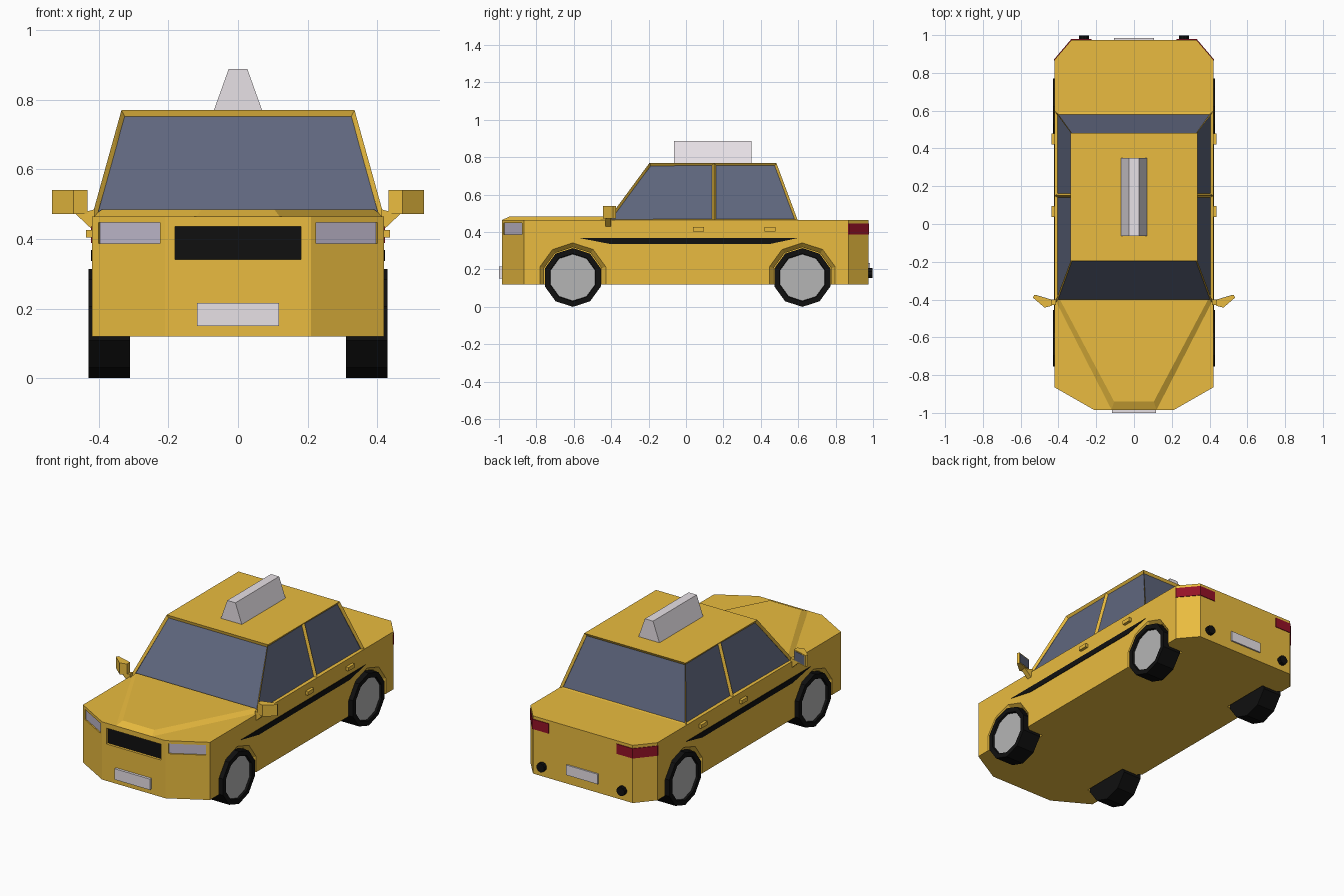
import bpy, bmesh, math
from mathutils import Matrix, Vector

if "Cube" in bpy.data.objects:
    bpy.data.objects.remove(bpy.data.objects["Cube"])


def material(name, r, g, b):
    m = bpy.data.materials.new(name)
    m.diffuse_color = (r, g, b, 1)
    m.use_nodes = True
    m.node_tree.nodes["Principled BSDF"].inputs["Base Color"].default_value = m.diffuse_color
    return m


YELLOW = material("yellow paint", 0.82, 0.50, 0.05)
GLASS = material("dark glass", 0.115, 0.135, 0.21)
BLACK = material("black", 0.005, 0.005, 0.005)
PALE = material("pale panel", 0.80, 0.75, 0.79)
LAMP = material("headlamp", 0.52, 0.48, 0.60)
RED = material("red lamp", 0.30, 0.006, 0.02)
HUB = material("hub grey", 0.46, 0.46, 0.46)


def finish(name, bm, *mats):
    bmesh.ops.recalc_face_normals(bm, faces=bm.faces)
    me = bpy.data.meshes.new(name)
    bm.to_mesh(me)
    bm.free()
    for m in mats:
        me.materials.append(m)
    ob = bpy.data.objects.new(name, me)
    bpy.context.collection.objects.link(ob)
    return ob


def add_loft(bm, rings):
    """Skin a series of equal-length point rings and cap both ends."""
    vs = [[bm.verts.new(p) for p in ring] for ring in rings]
    n = len(vs[0])
    for a, b in zip(vs, vs[1:]):
        for i in range(n):
            j = (i + 1) % n
            bm.faces.new((a[i], a[j], b[j], b[i]))
    bm.faces.new(vs[0][::-1])
    bm.faces.new(vs[-1])


def loft(name, rings, mat):
    bm = bmesh.new()
    add_loft(bm, rings)
    return finish(name, bm, mat)


def prism_z(name, plan, z0, z1, mat):
    return loft(name, [[(x, y, z) for x, y in plan] for z in (z0, z1)], mat)


def add_box(bm, loc, size, rot=0):
    m = Matrix.Translation(loc) @ Matrix.Rotation(rot, 4, 'Z') @ Matrix.Diagonal((*size, 1))
    bmesh.ops.create_cube(bm, size=1, matrix=m)


def box(name, loc, size, mat, rot=0):
    bm = bmesh.new()
    add_box(bm, loc, size, rot)
    return finish(name, bm, mat)


def wheel_rings(profile, s, y, z=0.157, n=10):
    """Ten-sided rings about the axle from (x, radius) pairs."""
    return [[(s * x, y + r * math.sin(2 * math.pi * i / n), z + r * math.cos(2 * math.pi * i / n))
             for i in range(n)] for x, r in profile]


AXLES = {"front": -0.605, "rear": 0.622}
LAMP_ROT = math.atan2(0.12, 0.21)
LAMP_AT = Vector((0.3125, -0.9264, 0.4175))

# Lower body from its plan outline
half = [(0.21, -0.985), (0.42, -0.865), (0.42, 0.87), (0.33, 0.975)]
plan = half + [(-x, y) for x, y in reversed(half)]
body = prism_z("body", plan, 0.12, 0.465, YELLOW)

# Cut the flared wheel wells, grille recess and headlamp recesses
bm = bmesh.new()
for s in (1, -1):
    for y in AXLES.values():
        add_loft(bm, wheel_rings([(0.295, 0.162), (0.395, 0.162), (0.42, 0.185), (0.45, 0.185)], s, y))
    add_box(bm, (s * LAMP_AT.x, LAMP_AT.y, LAMP_AT.z), (0.202, 0.036, 0.06), s * LAMP_ROT)
add_box(bm, (0, -0.985, 0.388), (0.362, 0.05, 0.095))
cutter = finish("cutter", bm, YELLOW)
cutter.hide_render = True
mod = body.modifiers.new("recesses", 'BOOLEAN')
mod.operation = 'DIFFERENCE'
mod.solver = 'EXACT'
mod.object = cutter
bpy.context.view_layer.objects.active = body
bpy.ops.object.modifier_apply(modifier=mod.name)
bpy.data.objects.remove(cutter)

# Raised tapering bonnet panel
loft("bonnet", [
    [(-0.12, -0.985, 0.464), (0.12, -0.985, 0.464), (0.42, -0.40, 0.464), (-0.42, -0.40, 0.464)],
    [(-0.105, -0.94, 0.484), (0.105, -0.94, 0.484), (0.392, -0.40, 0.484), (-0.392, -0.40, 0.484)]], YELLOW)

# Cabin with recessed windows
bm = bmesh.new()
rings = []
for x, z, ys in ((0.42, 0.464, (-0.42, 0.15, 0.597)), (0.335, 0.77, (-0.195, 0.15, 0.483))):
    rings.append([(x, y, z) for y in ys] + [(-x, y, z) for y in reversed(ys)])
add_loft(bm, rings)
bmesh.ops.recalc_face_normals(bm, faces=bm.faces)
panes = [f for f in bm.faces if abs(f.normal.z) < 0.9]
bmesh.ops.inset_individual(bm, faces=panes, thickness=0.015, depth=-0.014)
for f in panes:
    f.material_index = 1
finish("cabin", bm, YELLOW, GLASS)

# Roof sign
sign = [(-0.07, 0.768), (0.07, 0.768), (0.027, 0.888), (-0.027, 0.888)]
loft("roof_sign", [[(x, y, z) for x, z in sign] for y in (-0.063, 0.35)], PALE)

# Grille and plates
box("grille", (0, -0.964, 0.388), (0.362, 0.012, 0.095), BLACK)
box("front_plate", (0, -0.99, 0.183), (0.235, 0.02, 0.065), PALE)
box("rear_plate", (0, 0.976, 0.205), (0.21, 0.016, 0.06), PALE)

for s, side in ((1, "left"), (-1, "right")):
    # Wheels: dished tyre and hub disc
    for end, y in AXLES.items():
        loft(f"{end}_{side}_tyre", wheel_rings(
            [(0.31, 0.157), (0.43, 0.157), (0.43, 0.128), (0.415, 0.124)], s, y), BLACK)
        loft(f"{end}_{side}_hub", wheel_rings([(0.40, 0.124), (0.418, 0.125)], s, y), HUB)

    # Headlamp set back in its recess
    back = Vector((-0.5, 0.868, 0)) * 0.013
    p = LAMP_AT + back
    box(f"{side}_headlamp", (s * p.x, p.y, p.z), (0.202, 0.012, 0.06), LAMP, s * LAMP_ROT)

    # Tail lamp wrapping the rear corner
    tail = [(0.423, 0.866), (0.423, 0.872), (0.332, 0.979), (0.225, 0.979), (0.225, 0.965), (0.325, 0.965), (0.41, 0.866)]
    prism_z(f"{side}_tail_lamp", [(s * x, y) for x, y in tail], 0.388, 0.447, RED)

    # Exhaust
    bm = bmesh.new()
    bmesh.ops.create_cone(bm, cap_ends=True, segments=10, radius1=0.027, radius2=0.027, depth=0.04,
                          matrix=Matrix.Translation((s * 0.265, 0.978, 0.18)) @ Matrix.Rotation(math.pi / 2, 4, 'X'))
    finish(f"{side}_exhaust", bm, BLACK)

    # Side stripe and door handles
    stripe = [(-0.576, 0.369), (0.603, 0.369), (0.448, 0.336), (-0.405, 0.336)]
    loft(f"{side}_stripe", [[(s * x, y, z) for y, z in stripe] for x in (0.415, 0.423)], BLACK)
    for door, y in (("front", 0.067), ("rear", 0.45)):
        box(f"{side}_{door}_handle", (s * 0.425, y, 0.415), (0.024, 0.058, 0.022), YELLOW)

    # Door mirror: bracket, shell and glass
    loft(f"{side}_mirror_bracket", [
        [(s * x, y, z) for x, z in ((0.412, 0.462), (0.412, 0.485), (0.45, 0.475), (0.47, 0.475), (0.422, 0.43))]
        for y in (-0.43, -0.40)], YELLOW)
    shell = [(0.433, -0.432), (0.473, -0.443), (0.535, -0.39), (0.527, -0.375), (0.433, -0.403)]
    prism_z(f"{side}_mirror", [(s * x, y) for x, y in shell], 0.472, 0.54, YELLOW)
    pane = [(0.44, -0.402), (0.522, -0.3775), (0.521, -0.375), (0.439, -0.3995)]
    prism_z(f"{side}_mirror_glass", [(s * x, y) for x, y in pane], 0.478, 0.534, GLASS)
